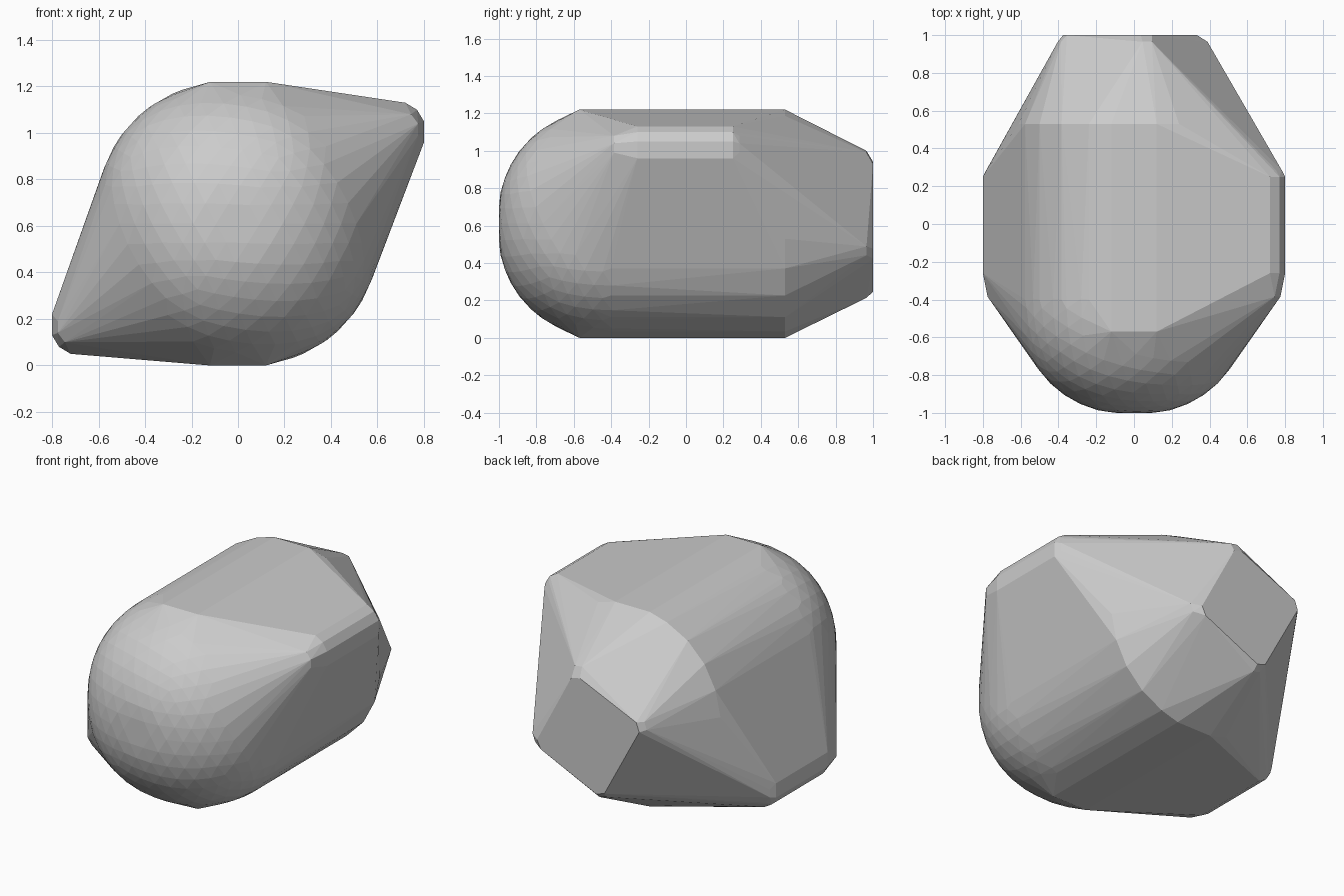
import bpy, bmesh, math
from mathutils import Vector

if "Cube" in bpy.data.objects:
    bpy.data.objects.remove(bpy.data.objects["Cube"])

CZ, R, P = 0.61, 0.614, 2.17   # axis height, body radius, squareness
bm = bmesh.new()


def point(x, y, z):
    """Add a point, z measured from the long axis."""
    bm.verts.new((x, y, z + CZ))


def squared(d):
    """Push a direction out onto a slightly squared-off ball."""
    f = R / sum(abs(c) ** P for c in d) ** (1 / P)
    return Vector([max(-0.61, min(0.61, c * f)) for c in d])


# Rounded front dome
dome = bmesh.new()
bmesh.ops.create_icosphere(dome, subdivisions=4, radius=1)
for v in dome.verts:
    if v.co.y < 0.02:
        p = squared(v.co)
        point(p.x, max(p.y, -0.605) - 0.395, p.z)
dome.free()

# End loops of the straight body
for i in range(24):
    a = math.tau * (i + 0.5) / 24
    p = squared((math.sin(a), 0, math.cos(a)))
    for y in (-0.4, 0.53):
        point(p.x, y, p.z)
for z in (-0.61, 0.61):
    for x in (-0.12, 0.12):
        point(x, -0.57, z)
        point(x, 0.53, z)

# Two opposite side ridges, the left one hanging a little lower
ridge = [(0.80, 0.35), (0.80, 0.44), (0.77, 0.49), (0.72, 0.52)]
for s, drop in ((1, 0), (-1, 0.04)):
    for x, z in ridge:
        for y in (-0.26, 0.25):
            point(s * x, y, s * (z + drop))
    for x, z in ((0.775, 0.38), (0.775, 0.43), (0.745, 0.47)):
        point(s * x, -0.385, s * (z + drop))
        point(s * (x + 0.007), 0.285, s * (z + drop))

# Skewed square back plate: flat corner, then its rounded shoulder
corners = [((0.32, -0.16), (0.38, -0.145)), ((0.065, 0.325), (0.07, 0.385)),
           ((-0.365, 0.13), (-0.395, 0.135)), ((-0.105, -0.355), (-0.10, -0.39))]
for flat, shoulder in corners:
    for (x, z), y, w in ((flat, 1.0, 0.03), (shoulder, 0.965, 0.025)):
        n = Vector((-z, x)).normalized() * w
        point(x + n.x, y, z + n.y)
        point(x - n.x, y, z - n.y)

# Wrap everything in one faceted skin
bmesh.ops.remove_doubles(bm, verts=bm.verts[:], dist=0.004)
bmesh.ops.convex_hull(bm, input=bm.verts[:], use_existing_faces=False)
loose = [v for v in bm.verts if not v.link_faces]
bmesh.ops.delete(bm, geom=loose, context='VERTS')
bmesh.ops.dissolve_limit(bm, angle_limit=math.radians(1),
                         verts=bm.verts[:], edges=bm.edges[:])
bmesh.ops.recalc_face_normals(bm, faces=bm.faces[:])

mesh = bpy.data.meshes.new("faceted_body")
bm.to_mesh(mesh)
bm.free()
bpy.context.collection.objects.link(bpy.data.objects.new("faceted_body", mesh))
